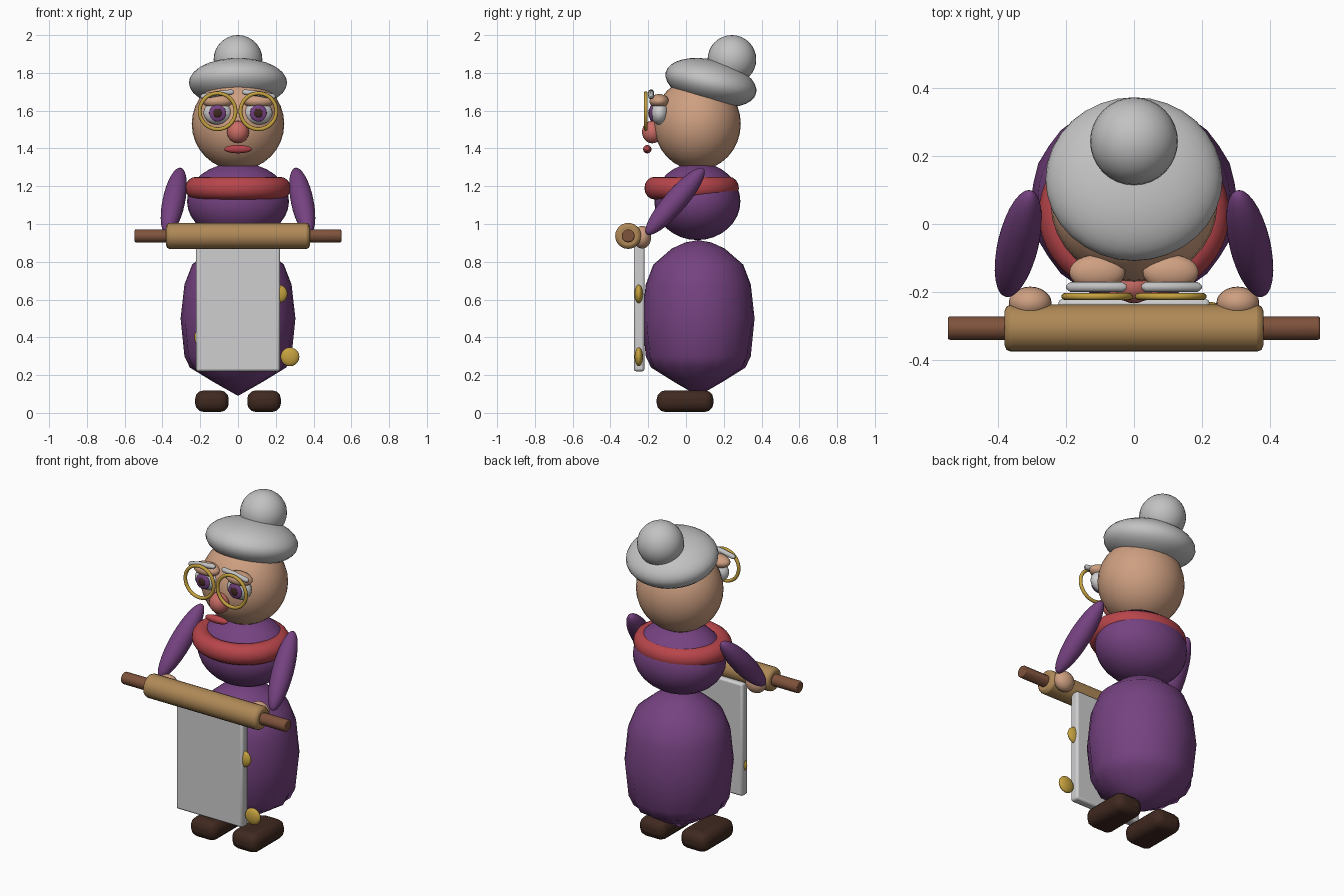
import bpy, bmesh, math
from mathutils import Vector

if "Cube" in bpy.data.objects:
    bpy.data.objects.remove(bpy.data.objects["Cube"])


def material(name, rgb):
    m = bpy.data.materials.new(name)
    m.diffuse_color = (*rgb, 1)
    m.use_nodes = True
    m.node_tree.nodes["Principled BSDF"].inputs["Base Color"].default_value = m.diffuse_color
    return m


PURPLE = material("purple cloth", (0.18, 0.055, 0.22))
SKIN = material("skin", (0.62, 0.35, 0.22))
GREY = material("grey hair", (0.54, 0.54, 0.54))
WHITE = material("white cloth", (0.62, 0.62, 0.63))
GOLD = material("gold", (0.56, 0.36, 0.05))
WOOD = material("light wood", (0.43, 0.25, 0.095))
HANDLE = material("dark wood", (0.21, 0.085, 0.045))
BROWN = material("dark brown", (0.05, 0.022, 0.014))
RED = material("red", (0.48, 0.06, 0.07))
ROSE = material("rose", (0.6, 0.15, 0.13))


def finish(obj, name, mat, angle=40):
    obj.name = name
    obj.data.materials.append(mat)
    bpy.context.view_layer.objects.active = obj
    obj.select_set(True)
    bpy.ops.object.shade_smooth_by_angle(angle=math.radians(angle))
    obj.select_set(False)
    return obj


def ellipsoid(name, loc, radii, mat, rot=(0, 0, 0), seg=32):
    bpy.ops.mesh.primitive_uv_sphere_add(segments=seg, ring_count=seg // 2,
                                         location=loc, rotation=rot)
    obj = bpy.context.object
    obj.scale = radii
    return finish(obj, name, mat, 60)


def bevel(obj, width, segments):
    mod = obj.modifiers.new("round edges", "BEVEL")
    mod.width = width
    mod.segments = segments
    mod.limit_method = "ANGLE"


def box(name, loc, size, mat, width, segments=3):
    bpy.ops.mesh.primitive_cube_add(size=1, location=loc)
    obj = bpy.context.object
    obj.scale = size
    bpy.ops.object.transform_apply(location=False, rotation=False, scale=True)
    bevel(obj, width, segments)
    return finish(obj, name, mat)


def rod(name, loc, radius, length, mat, width, sides):
    # cylinder lying along x
    bpy.ops.mesh.primitive_cylinder_add(vertices=sides, radius=radius, depth=length,
                                        location=loc, rotation=(0, math.pi / 2, 0))
    obj = bpy.context.object
    bevel(obj, width, 2)
    return finish(obj, name, mat)


def ring(name, loc, major, minor, mat, rot=(0, 0, 0), scale=(1, 1, 1)):
    bpy.ops.mesh.primitive_torus_add(location=loc, rotation=rot, major_radius=major,
                                     minor_radius=minor, major_segments=48, minor_segments=16)
    obj = bpy.context.object
    obj.scale = scale
    return finish(obj, name, mat, 60)


def skirt(name, loc, profile, mat, sides):
    # lathe with shallow pleats near the hem: (radius, height, pleat depth)
    bm = bmesh.new()
    rings = []
    for r, z, depth in profile:
        loop = []
        for i in range(sides):
            a = 2 * math.pi * i / sides
            rr = r - (depth if i % 2 else 0)
            loop.append(bm.verts.new((rr * math.cos(a) * 1.02, rr * math.sin(a), z)))
        rings.append(loop)
    for lo, hi in zip(rings, rings[1:]):
        for i in range(sides):
            j = (i + 1) % sides
            bm.faces.new((lo[i], lo[j], hi[j], hi[i]))
    bottom = bm.verts.new((0, 0, 0.09))
    top = bm.verts.new((0, 0, 0.915))
    for i in range(sides):
        j = (i + 1) % sides
        bm.faces.new((bottom, rings[0][j], rings[0][i]))
        bm.faces.new((top, rings[-1][i], rings[-1][j]))
    mesh = bpy.data.meshes.new(name)
    bm.to_mesh(mesh)
    bm.free()
    obj = bpy.data.objects.new(name, mesh)
    obj.location = loc
    bpy.context.collection.objects.link(obj)
    return finish(obj, name, mat, 50)


# Dress, shawl and apron
skirt("skirt", (0, 0.065, 0),
      [(0.13, 0.165, 0.004), (0.25, 0.24, 0.014), (0.278, 0.30, 0.012), (0.298, 0.50, 0.003),
       (0.278, 0.68, 0), (0.238, 0.785, 0), (0.14, 0.87, 0), (0.07, 0.902, 0)], PURPLE, 32)
ellipsoid("torso", (0, 0.06, 1.12), (0.27, 0.228, 0.205), PURPLE)
ring("shawl", (0, 0.03, 1.19), 0.22, 0.06, RED, scale=(1, 0.893, 1))
box("apron", (0, -0.248, 0.56), (0.444, 0.056, 0.68), WHITE, 0.012, 2)
for i, (x, z) in enumerate([(0.275, 0.297), (0.212, 0.63), (-0.182, 0.40)]):
    ellipsoid(f"apron_button_{i}", (x, -0.25, z), (0.05, 0.022, 0.05), GOLD, seg=20)

# Head, hair, nose and mouth
ellipsoid("head", (0, 0.06, 1.53), (0.245, 0.23, 0.245), SKIN)
ellipsoid("hair", (0, 0.132, 1.748), (0.26, 0.246, 0.122), GREY, (math.radians(-13), 0, 0))
ellipsoid("hair_bun", (0, 0.243, 1.871), (0.129, 0.129, 0.129), GREY)
ellipsoid("nose", (0, -0.178, 1.487), (0.058, 0.055, 0.06), ROSE, seg=24)
ellipsoid("mouth", (0, -0.205, 1.396), (0.074, 0.022, 0.022), RED, seg=20)

# Rolling pin
rod("rolling_pin_body", (0, -0.306, 0.937), 0.069, 0.76, WOOD, 0.018, 24)
rod("rolling_pin_handles", (0, -0.306, 0.937), 0.035, 1.094, HANDLE, 0.006, 12)

for s, side in ((-1, "left"), (1, "right")):
    # Arms run from shoulder to wrist
    shoulder, wrist = Vector((s * 0.305, 0.09, 1.29)), Vector((s * 0.375, -0.205, 0.95))
    axis = shoulder - wrist
    ellipsoid(f"{side}_arm", (shoulder + wrist) / 2, (0.06, 0.06, axis.length / 2 + 0.005), PURPLE,
              axis.to_track_quat("Z", "Y").to_euler())
    ellipsoid(f"{side}_hand", (s * 0.305, -0.232, 0.93), (0.063, 0.048, 0.06), SKIN, seg=24)
    box(f"{side}_shoe", (s * 0.138, -0.005, 0.062), (0.178, 0.3, 0.114), BROWN, 0.045)

    # Eyes with iris and pupil
    x = s * 0.108
    ellipsoid(f"{side}_eye", (x, -0.14, 1.588), (0.075, 0.049, 0.062), WHITE, seg=24)
    ellipsoid(f"{side}_iris", (x, -0.181, 1.587), (0.045, 0.014, 0.045), PURPLE, seg=20)
    ellipsoid(f"{side}_pupil", (x, -0.191, 1.587), (0.024, 0.009, 0.024), BROWN, seg=16)
    ellipsoid(f"{side}_eyelid", (x, -0.142, 1.65), (0.082, 0.052, 0.038), SKIN, seg=24)

    # Eyebrow as a slightly tilted, arched bar
    curve = bpy.data.curves.new("eyebrow_path", "CURVE")
    curve.dimensions = "3D"
    curve.bevel_depth = 0.015
    curve.bevel_resolution = 3
    curve.use_fill_caps = True
    path = curve.splines.new("POLY")
    points = [(0.198, 1.672, 0.4), (0.187, 1.675, 1), (0.11, 1.69, 1),
              (0.034, 1.698, 1), (0.022, 1.698, 0.4)]
    path.points.add(len(points) - 1)
    for p, (px, pz, r) in zip(path.points, points):
        p.co = (s * px, -0.185, pz, 1)
        p.radius = r
    brow = bpy.data.objects.new(f"{side}_eyebrow", curve)
    curve.materials.append(GREY)
    bpy.context.collection.objects.link(brow)

    # Spectacle rim
    ring(f"{side}_glasses_rim", (x, -0.213, 1.597), 0.095, 0.01, GOLD, (math.pi / 2, 0, 0))
